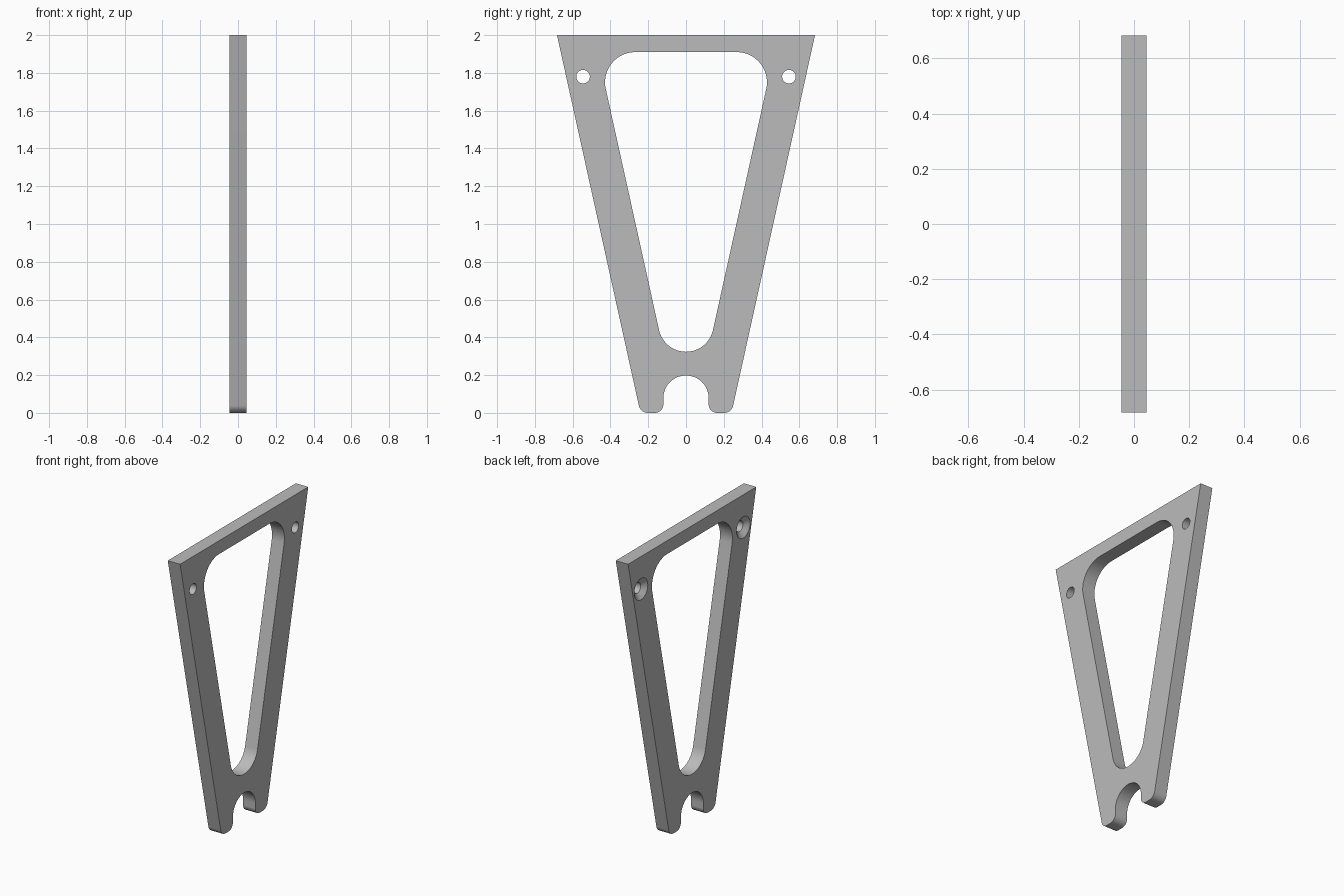
import bpy, bmesh, math
from mathutils import Vector

if "Cube" in bpy.data.objects:
    bpy.data.objects.remove(bpy.data.objects["Cube"], do_unlink=True)

HALF = 0.046          # half the plate thickness
SLOPE = 0.221         # sideways lean of the legs per unit height


def rounded(corners, steps=16):
    """Closed (y, z) outline; each corner is (y, z, fillet radius)."""
    pts = []
    for i, (y, z, r) in enumerate(corners):
        c = Vector((y, z))
        if r == 0:
            pts.append(c)
            continue
        a = (Vector(corners[i - 1][:2]) - c).normalized()
        b = (Vector(corners[(i + 1) % len(corners)][:2]) - c).normalized()
        half = a.angle(b) / 2
        centre = c + (a + b).normalized() * (r / math.sin(half))
        start = c + a * (r / math.tan(half)) - centre
        end = c + b * (r / math.tan(half)) - centre
        sweep = math.pi - 2 * half
        for k in range(steps + 1):
            t = k / steps
            pts.append(centre + (start * math.sin((1 - t) * sweep)
                                 + end * math.sin(t * sweep)) / math.sin(sweep))
    return pts


def circle(y, z, r, n=32):
    return [Vector((y + r * math.cos(k * math.tau / n),
                    z + r * math.sin(k * math.tau / n))) for k in range(n)]


def mirrored(side):
    return side + [(-y, z, r) for y, z, r in reversed(side)]


def add_wall(bm, rings):
    """Join (x, outline) rings; return the edges of the first and last ring."""
    loops = [[bm.verts.new((x, p.x, p.y)) for p in pts] for x, pts in rings]
    n = len(loops[0])
    for lo, hi in zip(loops, loops[1:]):
        for i in range(n):
            j = (i + 1) % n
            bm.faces.new((lo[i], lo[j], hi[j], hi[i]))
    return [[bm.edges.get((lp[i], lp[(i + 1) % n])) for i in range(n)]
            for lp in (loops[0], loops[-1])]


# Outer outline with the round notch between the feet
outline = rounded(mirrored([(0.12, 0.198, 0.1199), (0.12, 0, 0.045),
                            (0.241, 0, 0.05), (0.683, 2, 0)]))
# Tapered window with rounded corners
apex, top = -0.207, 1.91
reach = SLOPE * (top - apex)
window = rounded([(0, apex, 0.146), (reach, top, 0.16), (-reach, top, 0.16)], 24)

bm = bmesh.new()
walls = [add_wall(bm, [(-HALF, o), (HALF, o)]) for o in (outline, window)]

# Screw holes, countersunk on one face
for y in (-0.545, 0.545):
    bore = circle(y, 1.78, 0.036)
    walls.append(add_wall(bm, [(-HALF, circle(y, 1.78, 0.072)),
                               (-HALF + 0.028, bore), (HALF, bore)]))

# Flat faces of the plate
for k in (0, 1):
    bmesh.ops.triangle_fill(bm, use_beauty=True,
                            edges=[e for w in walls for e in w[k]])
bmesh.ops.recalc_face_normals(bm, faces=bm.faces)

mesh = bpy.data.meshes.new("bracket_plate")
bm.to_mesh(mesh)
bm.free()
plate = bpy.data.objects.new("bracket_plate", mesh)
bpy.context.collection.objects.link(plate)

grey = bpy.data.materials.new("plain_grey")
grey.use_nodes = True
grey.diffuse_color = (0.5, 0.5, 0.5, 1)
grey.node_tree.nodes["Principled BSDF"].inputs["Base Color"].default_value = (0.5, 0.5, 0.5, 1)
mesh.materials.append(grey)

bpy.context.view_layer.objects.active = plate
plate.select_set(True)
bpy.ops.object.shade_smooth_by_angle(angle=math.radians(30))
